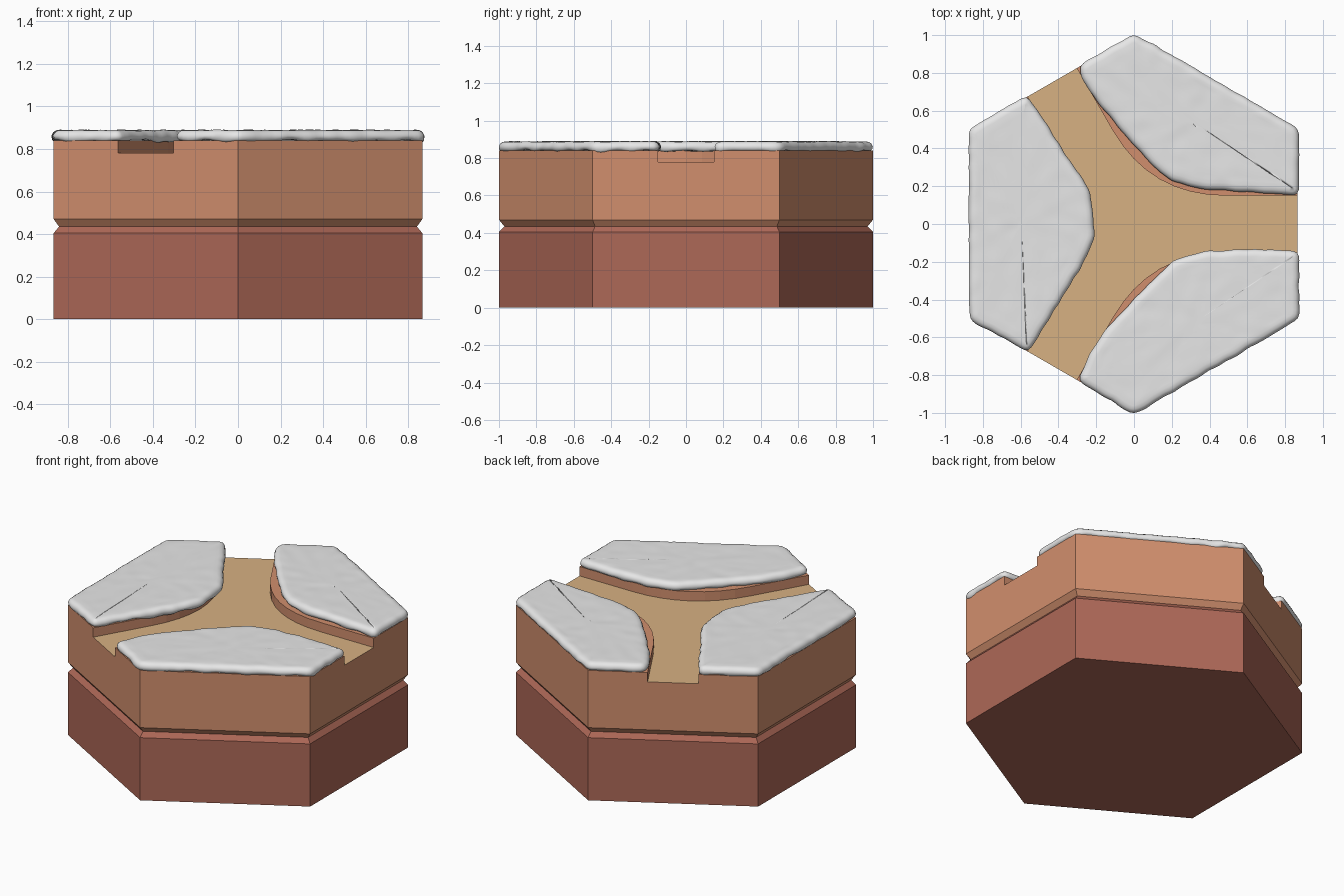
import bpy, bmesh, math
from mathutils import Vector, Matrix, noise

if "Cube" in bpy.data.objects:
    bpy.data.objects.remove(bpy.data.objects["Cube"], do_unlink=True)

FLOOR, LEDGE = 0.78, 0.84
APOTHEM = math.cos(math.pi / 6)


def material(name, rgb):
    m = bpy.data.materials.new(name)
    m.use_nodes = True
    m.diffuse_color = (*rgb, 1)
    m.node_tree.nodes["Principled BSDF"].inputs["Base Color"].default_value = (*rgb, 1)
    return m


brick = material("dark brick", (0.42, 0.138, 0.095))
clay = material("light clay", (0.64, 0.275, 0.155))
sand = material("sandy path", (0.68, 0.44, 0.225))
snow = material("snow white", (0.8, 0.8, 0.8))


def loft(name, rings, mats):
    """Join equal-sized rings of points and cap both ends."""
    bm = bmesh.new()
    loops = [[bm.verts.new(p) for p in ring] for ring in rings]
    n = len(loops[0])
    for a, b in zip(loops, loops[1:]):
        for i in range(n):
            j = (i + 1) % n
            bm.faces.new((a[i], a[j], b[j], b[i]))
    bm.faces.new(loops[0][::-1])
    bm.faces.new(loops[-1])
    bmesh.ops.recalc_face_normals(bm, faces=bm.faces)
    mesh = bpy.data.meshes.new(name)
    bm.to_mesh(mesh)
    bm.free()
    obj = bpy.data.objects.new(name, mesh)
    bpy.context.collection.objects.link(obj)
    for m in mats:
        mesh.materials.append(m)
    return obj


def hexagon(inset, z):
    r = 1 - inset / APOTHEM
    angles = [math.radians(30 + 60 * i) for i in range(6)]
    return [(r * math.cos(a), r * math.sin(a), z) for a in angles]


# Stone base and upper tier, meeting in a chamfered groove
loft("base_tier", [hexagon(0, 0), hexagon(0, 0.405), hexagon(0.025, 0.435)], [brick])
upper = loft("upper_tier", [hexagon(0.025, 0.435), hexagon(0, 0.47), hexagon(0, FLOOR)],
             [clay, sand])
for f in upper.data.polygons:
    if f.normal.z > 0.9:
        f.material_index = 1

# Raised banks beside the three-way path
HALF = 0.15
corner = Vector((HALF / math.tan(math.pi / 3), HALF))
along = Vector((1, 0))
branch = Vector((-0.5, APOTHEM))
bank = [Vector((APOTHEM, HALF)), Vector((APOTHEM, 0.5)), Vector((0, 1)),
        branch * APOTHEM + Vector((APOTHEM, 0.5)) * HALF]
start, end = corner + branch * 0.4, corner + along * 0.4
for i in range(9):
    t = i / 8
    bank.append(start * (1 - t) ** 2 + corner * 2 * t * (1 - t) + end * t * t)
for k, name in enumerate(("back_bank", "right_bank", "front_bank")):
    turn = Matrix.Rotation(math.radians(120 * k), 2)
    pts = [turn @ p for p in bank]
    loft(name, [[(p.x, p.y, z) for p in pts] for z in (FLOOR, LEDGE)], [clay])


# Snow caps with rounded, uneven edges
def resample(points, step=0.022):
    out = []
    for a, b in zip(points, points[1:] + points[:1]):
        n = max(1, round((b - a).length / step))
        out += [a.lerp(b, i / n) for i in range(n)]
    for _ in range(2):
        out = [(out[i - 1] + p * 2 + out[(i + 1) % len(out)]) / 4 for i, p in enumerate(out)]
    return out


def wobble(p, scale, seed):
    return noise.noise(Vector((p.x * scale, p.y * scale, seed)))


def snow_cap(name, outline):
    pts = resample([Vector(p) for p in outline])
    n = len(pts)
    normals = []
    for i in range(n):
        d = (pts[(i + 1) % n] - pts[i - 1]).normalized()
        normals.append(Vector((d.y, -d.x)))
    rings = []
    # lip profile: outward offset and height
    for off, z in ((-0.03, 0.838), (-0.004, 0.838), (0.006, 0.848), (0.008, 0.862),
                   (0.001, 0.877), (-0.012, 0.886), (-0.03, 0.889)):
        ring = []
        for p, nv in zip(pts, normals):
            q = p + nv * (off + 0.007 * wobble(p, 14, 3))
            low = 0.012 * wobble(p, 10, 7) if z < 0.85 else 0.003 * wobble(p, 12, 1)
            ring.append((q.x, q.y, z + low))
        rings.append(ring)
    # gently bumpy top
    centre = sum(pts, Vector((0, 0))) / n
    edge = [Vector(q[:2]) for q in rings[-1]]
    for s in (0.93, 0.86, 0.78, 0.7, 0.6, 0.5, 0.4, 0.3, 0.2, 0.1):
        ring = []
        for p in edge:
            q = centre.lerp(p, s)
            ring.append((q.x, q.y, 0.889 + 0.0025 * wobble(q, 12, 1)))
        rings.append(ring)
    obj = loft(name, rings, [snow])
    for f in obj.data.polygons:
        f.use_smooth = True


snow_cap("right_snow", [
    (-0.866, 0.5), (-0.866, -0.5), (-0.56, -0.668), (-0.46, -0.5), (-0.3, -0.25),
    (-0.215, -0.08), (-0.24, 0.18), (-0.35, 0.33), (-0.44, 0.48), (-0.568, 0.672)])
snow_cap("back_snow", [
    (0.866, 0.16), (0.866, 0.5), (0, 1), (-0.285, 0.835), (-0.27, 0.77), (-0.17, 0.63),
    (-0.03, 0.46), (0.13, 0.29), (0.2, 0.235), (0.34, 0.195)])
snow_cap("front_snow", [
    (0.866, -0.5), (0.866, -0.15), (0.62, -0.14), (0.36, -0.155), (0.21, -0.2),
    (0.1, -0.31), (-0.02, -0.43), (-0.15, -0.57), (-0.22, -0.68), (-0.29, -0.825), (0, -1)])
